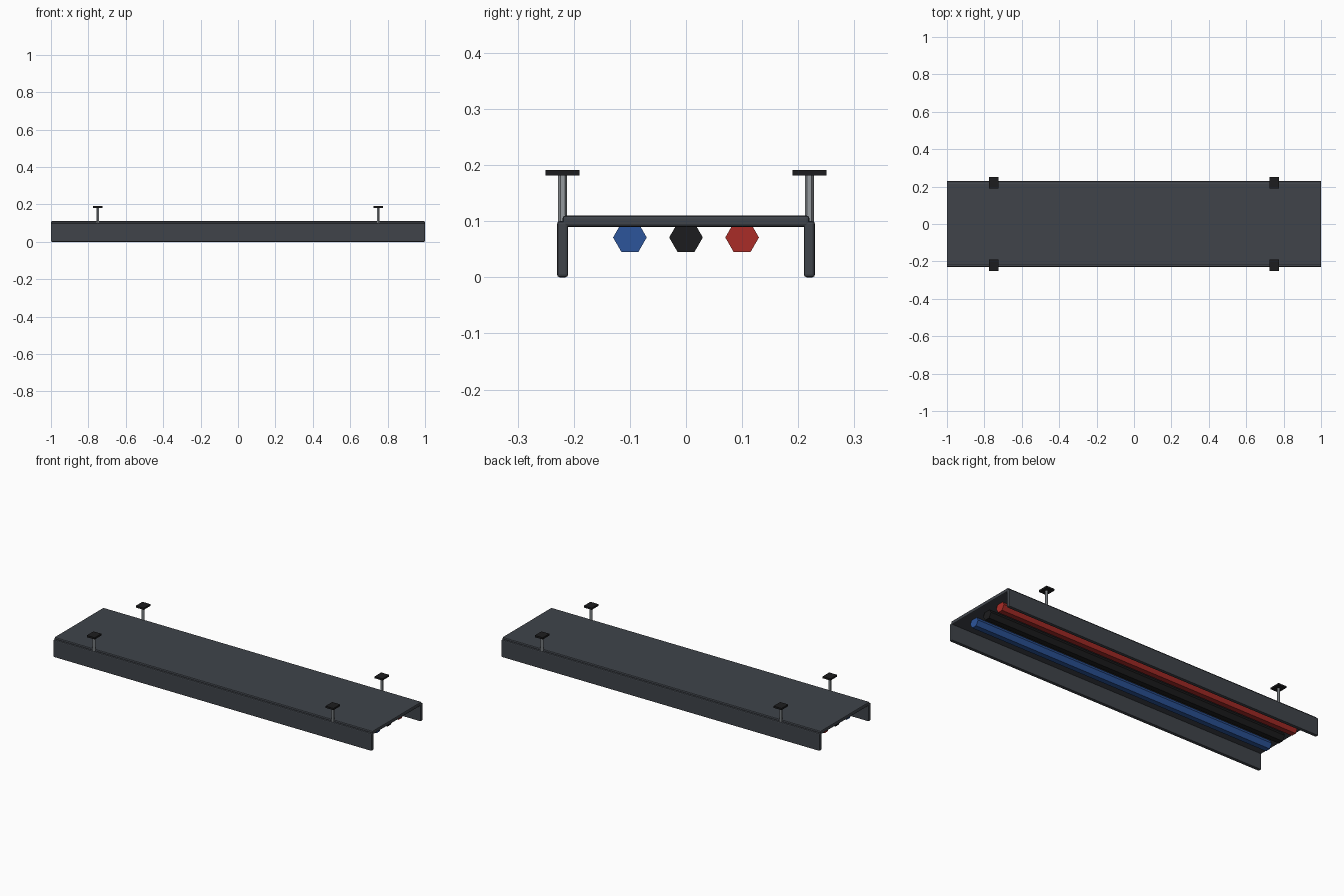
import bpy
from math import pi

if "Cube" in bpy.data.objects:
    bpy.data.objects.remove(bpy.data.objects["Cube"])


def material(name, rgb):
    mat = bpy.data.materials.new(name)
    mat.diffuse_color = (*rgb, 1)
    mat.use_nodes = True
    mat.node_tree.nodes["Principled BSDF"].inputs["Base Color"].default_value = mat.diffuse_color
    return mat


STEEL = material("dark_steel", (0.05, 0.057, 0.068))
ROD = material("rod_metal", (0.3, 0.32, 0.34))
BLACK = material("black", (0.012, 0.012, 0.013))
BLUE = material("blue", (0.025, 0.09, 0.33))
RED = material("red", (0.4, 0.025, 0.02))


def finish(name, mat):
    ob = bpy.context.object
    ob.name = name
    ob.data.materials.append(mat)
    return ob


def box(name, loc, size, mat, bevel=0):
    bpy.ops.mesh.primitive_cube_add(size=1, location=loc)
    ob = finish(name, mat)
    ob.scale = size
    bpy.ops.object.transform_apply(location=False, rotation=False, scale=True)
    if bevel:
        mod = ob.modifiers.new("bevel", 'BEVEL')
        mod.width = bevel
        mod.segments = 2
    return ob


def hex_rod(name, loc, radius, length, mat, rot=(0, 0, 0)):
    bpy.ops.mesh.primitive_cylinder_add(vertices=6, radius=radius, depth=length,
                                        location=loc, rotation=rot)
    return finish(name, mat)


# Tray: top plate and two side rails
box("tray_plate", (0, 0, 0.1), (2, 0.44, 0.02), STEEL, 0.005)
for side, y in (("front", -0.22), ("back", 0.22)):
    box(side + "_rail", (0, y, 0.05), (2, 0.02, 0.1), STEEL, 0.005)

    # Hanger rods with mounting plates
    for end, x in (("left", -0.75), ("right", 0.75)):
        hex_rod(f"{side}_{end}_hanger_rod", (x, y, 0.14), 0.008, 0.09, ROD)
        box(f"{side}_{end}_mount_plate", (x, y, 0.186), (0.05, 0.06, 0.01), BLACK)

# Cables under the plate, running lengthwise
for name, y, mat in (("blue", -0.1, BLUE), ("black", 0, BLACK), ("red", 0.1, RED)):
    hex_rod(name + "_cable", (0, y, 0.071), 0.03, 1.9, mat, (0, pi / 2, 0))
